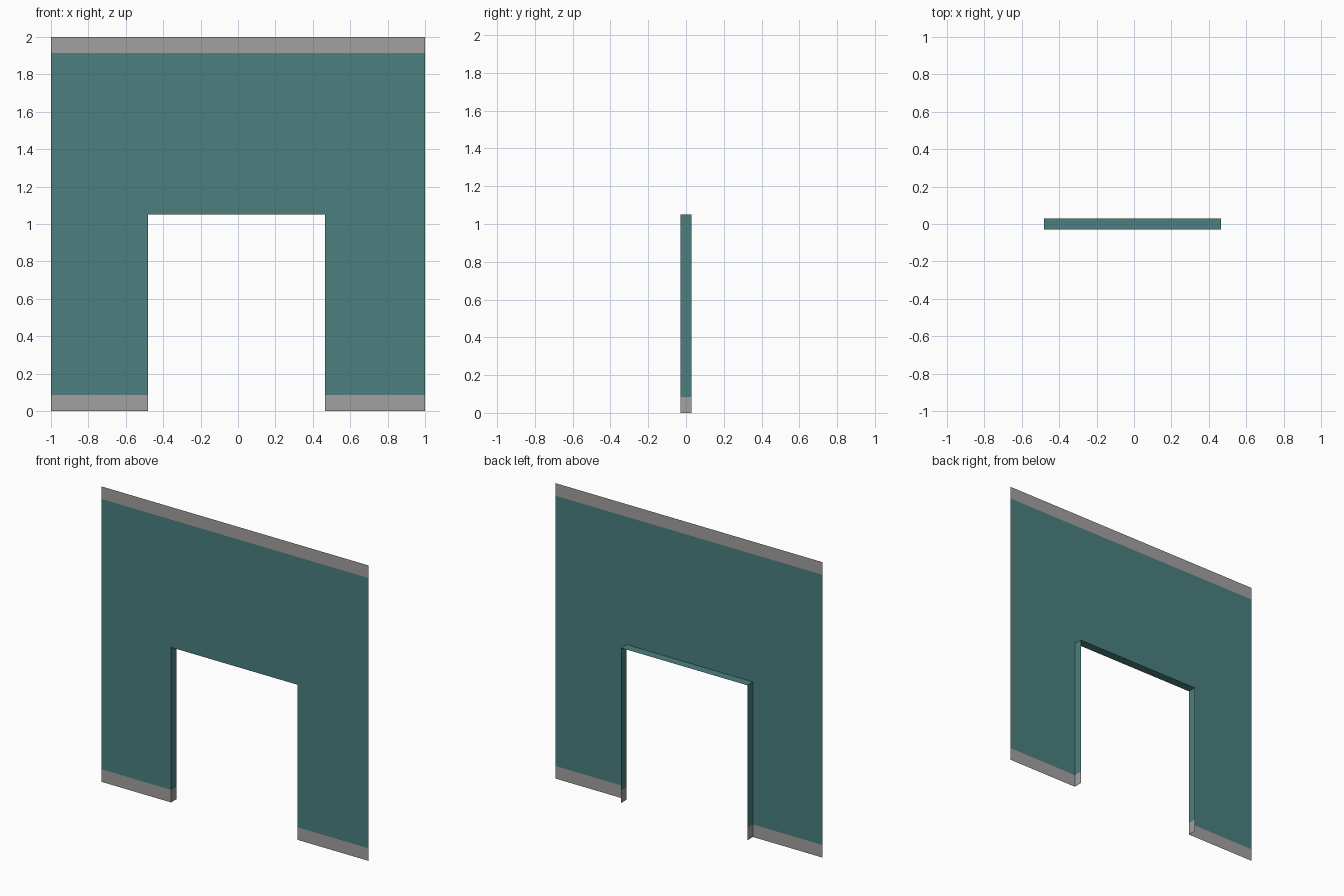
import bpy
import bmesh

if "Cube" in bpy.data.objects:
    bpy.data.objects.remove(bpy.data.objects["Cube"])

LEFT, RIGHT, TOP = -0.48, 0.465, 1.05     # doorway opening
BAND = 0.085                              # height of the grey trims
FRONT, BACK = -0.03, 0.03


def material(name, rgb):
    m = bpy.data.materials.new(name)
    m.diffuse_color = (*rgb, 1.0)
    m.use_nodes = True
    m.node_tree.nodes["Principled BSDF"].inputs["Base Color"].default_value = m.diffuse_color
    return m


MATS = [material("teal_paint", (0.070, 0.216, 0.213)),
        material("grey_trim", (0.366, 0.356, 0.350))]


def sheet_object(name, quads):
    """Make one object from quads; faces inside the trim bands become grey."""
    bm = bmesh.new()
    for quad in quads:
        bm.faces.new([bm.verts.new(p) for p in quad])
    bmesh.ops.remove_doubles(bm, verts=bm.verts, dist=1e-5)
    for f in bm.faces:
        z = f.calc_center_median().z
        f.material_index = int(z < BAND or z > 2 - BAND)
    mesh = bpy.data.meshes.new(name)
    bm.to_mesh(mesh)
    bm.free()
    for m in MATS:
        mesh.materials.append(m)
    obj = bpy.data.objects.new(name, mesh)
    bpy.context.collection.objects.link(obj)
    return obj


# Wall sheet: a grid of panels facing the front, skipping the doorway
xs = [-1, LEFT, RIGHT, 1]
zs = [0, BAND, TOP, 2 - BAND, 2]
panels = []
for i, (x0, x1) in enumerate(zip(xs, xs[1:])):
    for z0, z1 in zip(zs, zs[1:]):
        if i == 1 and z1 <= TOP:
            continue
        panels.append([(x0, FRONT, z0), (x1, FRONT, z0),
                       (x1, FRONT, z1), (x0, FRONT, z1)])
sheet_object("wall", panels)

# Doorway reveal: a strip running up one jamb, across the head, down the other
path = [(LEFT, 0), (LEFT, BAND), (LEFT, TOP),
        (RIGHT, TOP), (RIGHT, BAND), (RIGHT, 0)]
strip = [[(ax, FRONT, az), (bx, FRONT, bz), (bx, BACK, bz), (ax, BACK, az)][::-1]
         for (ax, az), (bx, bz) in zip(path, path[1:])]
reveal = sheet_object("doorway_reveal", strip)

# Make the reveal face into the opening
if reveal.data.polygons[0].normal.x < 0:
    reveal.data.flip_normals()
